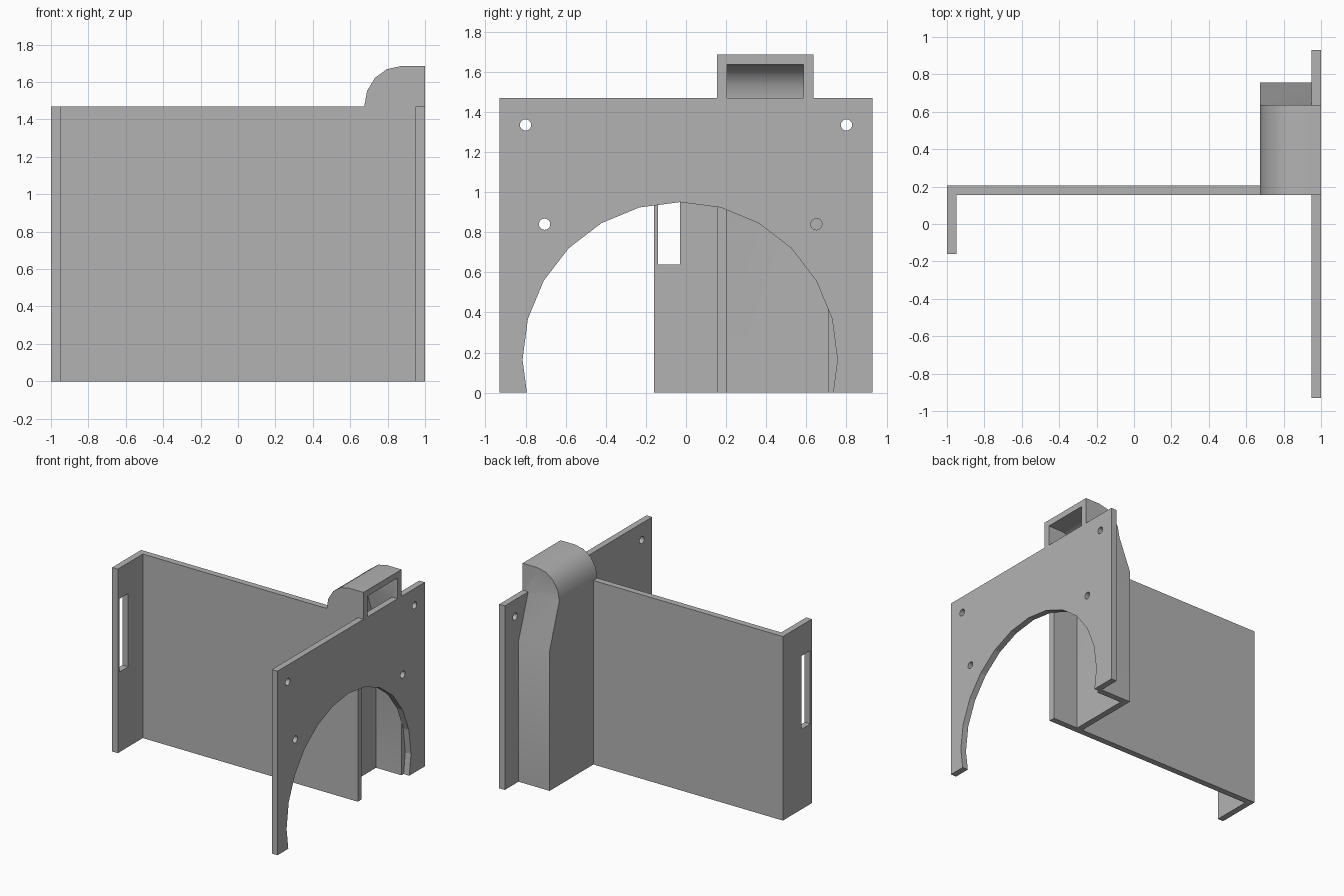
import bpy, bmesh, math

cube = bpy.data.objects.get("Cube")
if cube:
    bpy.data.objects.remove(cube, do_unlink=True)

grey = bpy.data.materials.new("plain_grey")
grey.use_nodes = True
grey.diffuse_color = (0.45, 0.45, 0.45, 1)
grey.node_tree.nodes["Principled BSDF"].inputs["Base Color"].default_value = (0.45, 0.45, 0.45, 1)


def prism(name, points, axis, start, end):
    """Extrude a flat profile along one axis (0 = x, 1 = y, 2 = z)."""
    def place(p, d):
        co = list(p)
        co.insert(axis, d)
        return co
    bm = bmesh.new()
    face = bm.faces.new([bm.verts.new(place(p, start)) for p in points])
    ext = bmesh.ops.extrude_face_region(bm, geom=[face])
    for v in ext["geom"]:
        if isinstance(v, bmesh.types.BMVert):
            v.co[axis] = end
    bmesh.ops.recalc_face_normals(bm, faces=bm.faces)
    mesh = bpy.data.meshes.new(name)
    bm.to_mesh(mesh)
    bm.free()
    mesh.materials.append(grey)
    obj = bpy.data.objects.new(name, mesh)
    bpy.context.collection.objects.link(obj)
    return obj


def combine(obj, tool, operation="DIFFERENCE"):
    """Apply a boolean and discard the tool object."""
    mod = obj.modifiers.new("cut", "BOOLEAN")
    mod.object, mod.operation, mod.solver = tool, operation, "EXACT"
    bpy.context.view_layer.objects.active = obj
    bpy.ops.object.modifier_apply(modifier=mod.name)
    bpy.data.objects.remove(tool, do_unlink=True)


def circle(u, v, r, n):
    return [(u + r * math.cos(math.tau * i / n), v + r * math.sin(math.tau * i / n)) for i in range(n)]


def rect(u0, u1, v0, v1):
    return [(u0, v0), (u1, v0), (u1, v1), (u0, v1)]


WALL_TOP, HOOD_TOP, T = 1.47, 1.685, 0.05
INNER = 1 - T

# Side plate with arch and screw holes
plate = prism("side_plate", rect(-0.93, 0.93, 0, WALL_TOP), 0, INNER, 1)
combine(plate, prism("arch_cutter", circle(-0.03, 0.165, 0.785, 24), 0, 0.8, 1.2))
for y, z in [(-0.8, 1.335), (0.8, 1.335), (-0.705, 0.84), (0.65, 0.84)]:
    combine(plate, prism("hole_cutter", circle(y, z, 0.028, 20), 0, 0.8, 1.2))

# Long wall with slotted end flange
wall = prism("long_wall", [(-1, -0.16), (-INNER, -0.16), (-INNER, 0.155), (0.68, 0.155),
                           (0.68, 0.205), (-1, 0.205)], 2, 0, WALL_TOP)
combine(wall, prism("slot_cutter", rect(-0.14, -0.03, 0.64, 1.225), 0, -1.2, -0.8))


# Duct body: side silhouette intersected with a rounded front silhouette
def duct_solid(name, inset, bottom, right_edge):
    top = HOOD_TOP - inset
    side = [(0.155 + inset, bottom), (0.757 - inset, bottom), (0.757 - inset, 1.12),
            (0.635 - inset, WALL_TOP), (0.635 - inset, top), (0.155 + inset, top)]
    arc = []
    for i in range(5):
        a = math.radians(22.5 * i)
        arc.append((0.87 - (0.195 - inset) * math.cos(a),
                    WALL_TOP + (top - WALL_TOP) * math.sin(a)))
    front = [(arc[0][0], bottom)] + arc + right_edge(top)
    solid = prism(name, front, 1, 0, 1)
    combine(solid, prism("side_silhouette", side, 0, 0.5, 1.3), "INTERSECT")
    return solid


duct = duct_solid("duct", 0, 0, lambda top: [(1, top), (1, WALL_TOP), (INNER, WALL_TOP), (INNER, 0)])
combine(duct, duct_solid("duct_hollow", T, -0.2, lambda top: [(1.2, top), (1.2, -0.2)]))

# Smooth the rounded hood, keep its corners sharp
bpy.ops.object.select_all(action="DESELECT")
duct.select_set(True)
bpy.context.view_layer.objects.active = duct
bpy.ops.object.shade_smooth_by_angle(angle=math.radians(30))
